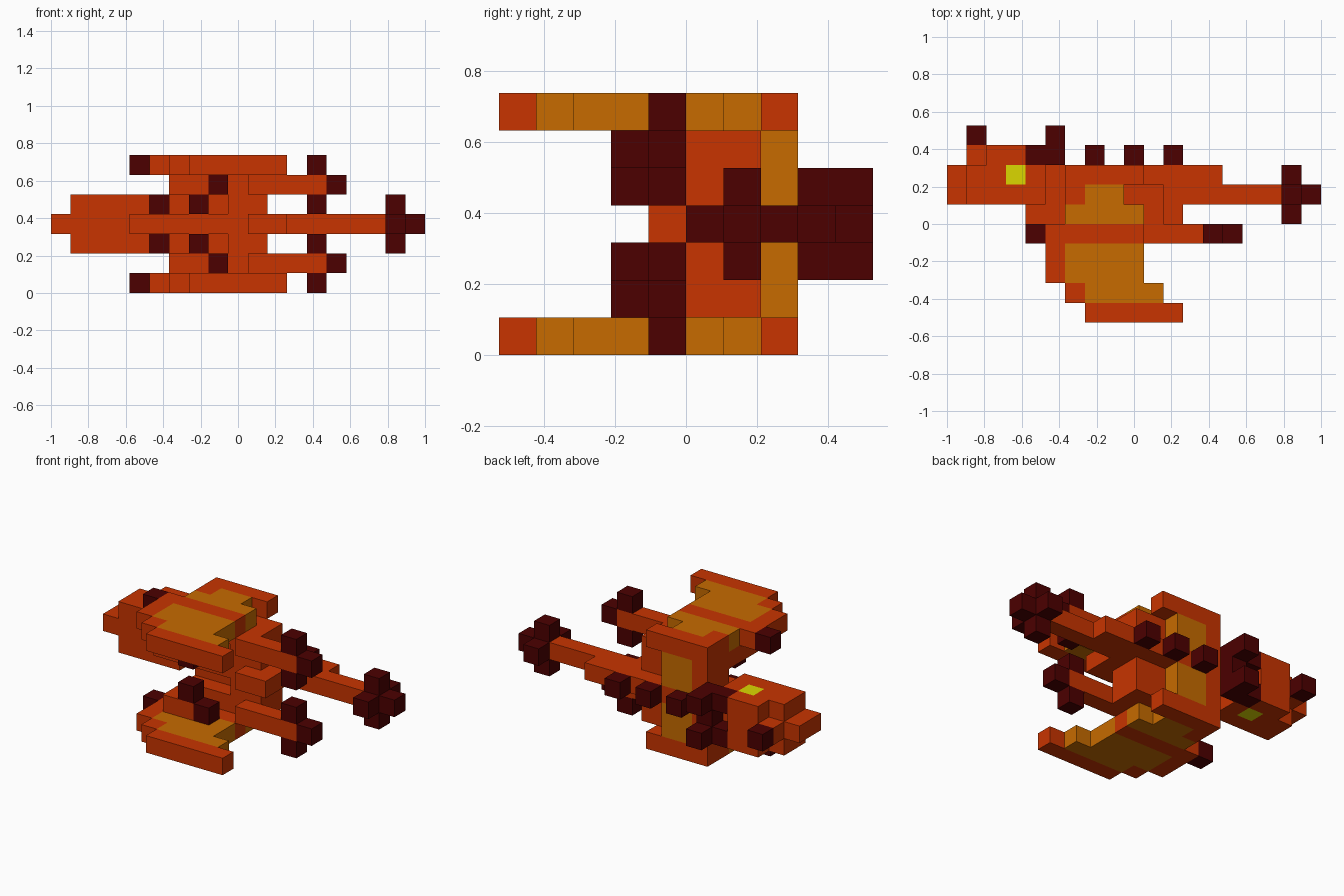
import bpy
import bmesh
from itertools import product
from mathutils import Vector

if "Cube" in bpy.data.objects:
    bpy.data.objects.remove(bpy.data.objects["Cube"], do_unlink=True)

CELL = 2 / 19       # block size; the grid is 19 x 10 x 7
LAYERS = 7
ORIGIN = Vector((-1, -5 * CELL, 0))


def material(name, rgb):
    m = bpy.data.materials.new(name)
    m.use_nodes = True
    color = (*rgb, 1)
    m.diffuse_color = color
    m.node_tree.nodes["Principled BSDF"].inputs["Base Color"].default_value = color
    return m


ORANGE = material("burnt orange", (0.58, 0.034, 0))
AMBER = material("amber", (0.57, 0.147, 0))
DARK = material("dark maroon", (0.072, 0, 0))
YELLOW = material("eye yellow", (0.71, 0.68, 0))

parts = []


def part(name, mat, boxes, mirror=True):
    """Blocky part from (x, y, z) inclusive cell ranges, mirrored across the middle layer."""
    cells = set()
    for box in boxes:
        ranges = [v if isinstance(v, tuple) else (v, v) for v in box]
        cells.update(product(*(range(a, b + 1) for a, b in ranges)))
    if mirror:
        parts.append((name + "_left", mat, cells))
        flipped = {(x, y, LAYERS - 1 - z) for x, y, z in cells}
        parts.append((name + "_right", mat, flipped))
    else:
        parts.append((name, mat, cells))


def build(name, mat, cells, solid):
    """Skin the cells, leaving out walls that touch another block."""
    bm = bmesh.new()
    for cell in cells:
        for axis, step in product(range(3), (-1, 1)):
            normal = Vector((0, 0, 0))
            normal[axis] = step
            centre = Vector(cell)
            if tuple(int(c) for c in centre + normal) in solid:
                continue
            u = Vector((0, 0, 0))
            u[(axis + 1) % 3] = 0.5
            v = normal.cross(u)
            middle = centre + Vector((0.5, 0.5, 0.5)) + normal / 2
            corners = (middle - u - v, middle + u - v, middle + u + v, middle - u + v)
            bm.faces.new([bm.verts.new(ORIGIN + c * CELL) for c in corners])
    bmesh.ops.remove_doubles(bm, verts=bm.verts, dist=0.001)
    mesh = bpy.data.meshes.new(name)
    bm.to_mesh(mesh)
    bm.free()
    mesh.materials.append(mat)
    bpy.context.collection.objects.link(bpy.data.objects.new(name, mesh))


# Spine, neck and tail along the middle layer
part("spine_and_tail", ORANGE, [((0, 13), 7, 3), ((0, 16), 6, 3)], False)
part("neck_and_belly", ORANGE, [((4, 11), 5, 3), ((10, 11), 4, 3)], False)
part("tail_tip", DARK, [(17, (5, 7), 3), (18, 6, 3), (17, 6, 2), (17, 6, 4)], False)
part("back_spikes", DARK, [(x, 8, 3) for x in (5, 7, 9, 11)], False)

# Head
part("snout_and_brow", ORANGE, [((1, 3), 8, 3)], False)
part("nose_horn", DARK, [(1, 9, 3)], False)
part("cheek", ORANGE, [((1, 4), 6, 4), ((1, 2), 7, 4), (4, 7, 4), ((2, 3), 8, 4)])
part("eye", YELLOW, [(3, 7, 4)])
part("horn", DARK, [(4, 8, 4), (5, (8, 9), 4)])

# Body sides
part("flank", ORANGE, [((6, 10), 6, (4, 5)), ((9, 10), 5, 4), ((6, 10), 5, 5)])
part("shoulder_edge", ORANGE, [(6, 7, (4, 5))])
part("back_panel", AMBER, [((7, 8), 7, (4, 5))])

# Limbs
part("arm", ORANGE, [(6, 4, 5), ((6, 7), 3, 5)])
part("arm_claws", DARK, [(8, 3, 5), (7, 3, 4)])
part("leg", ORANGE, [((10, 13), 4, 5)])
part("leg_claws", DARK, [(14, 4, 5), (13, 4, 4), (13, 4, 6)])

# Wings
part("wing_frame", ORANGE, [
    ((7, 11), 0, 6), (6, 1, 6), (5, (2, 3), 6),
    ((5, 9), 4, 6), (6, 6, 6), ((6, 9), 7, 6)])
part("wing_membrane", AMBER, [
    ((7, 10), 1, 6), ((6, 9), (2, 3), 6), ((6, 9), 5, 6), ((7, 8), 6, 6)])
part("wing_claw", DARK, [(4, 4, 6)])

solid = set().union(*(cells for _, _, cells in parts))
for name, mat, cells in parts:
    build(name, mat, cells, solid)
